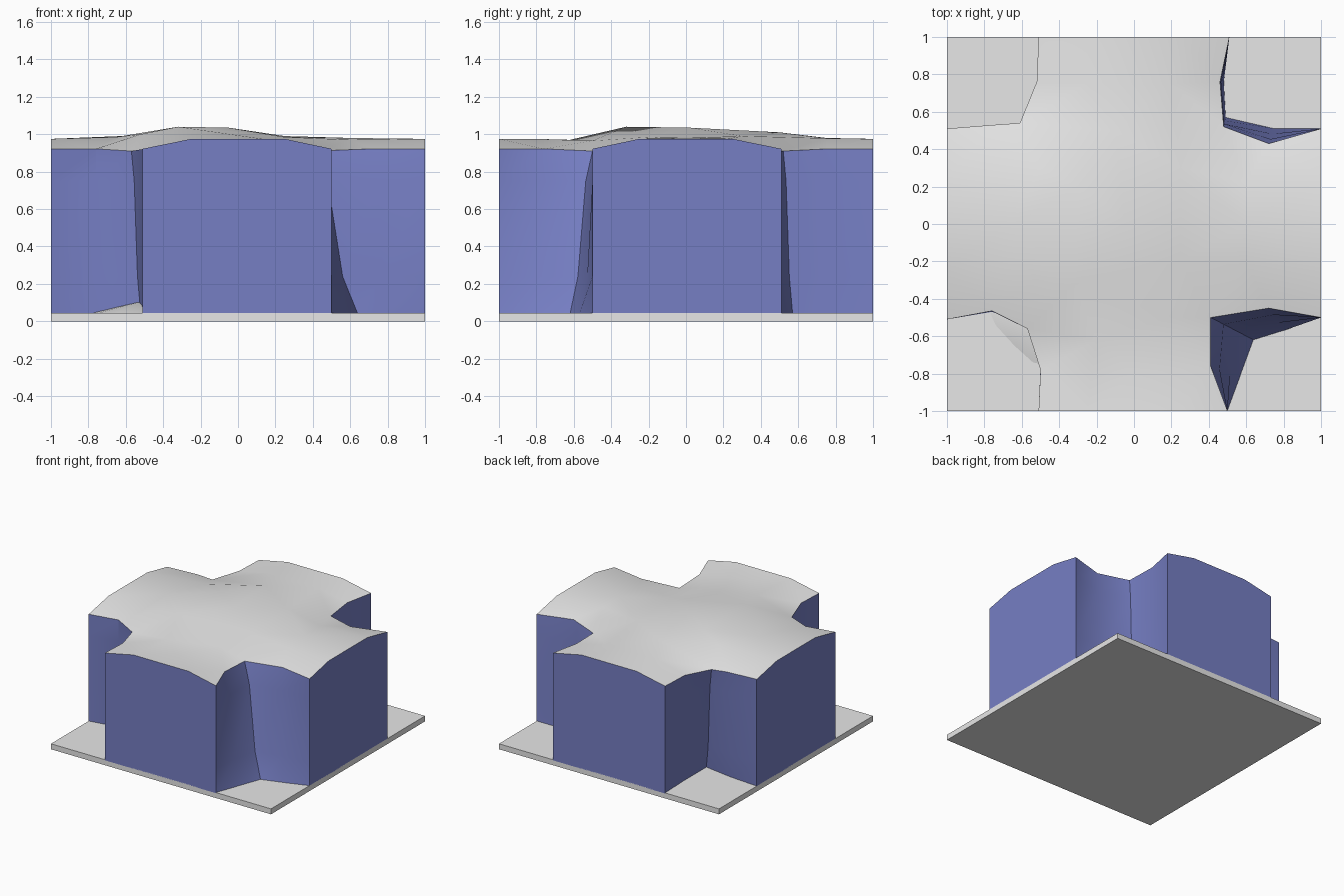
import bpy, bmesh
from mathutils import Vector
from mathutils.geometry import delaunay_2d_cdt

if "Cube" in bpy.data.objects:
    bpy.data.objects.remove(bpy.data.objects["Cube"])


def material(name, rgb):
    m = bpy.data.materials.new(name)
    m.diffuse_color = (*rgb, 1)
    m.use_nodes = True
    m.node_tree.nodes["Principled BSDF"].inputs["Base Color"].default_value = m.diffuse_color
    return m


grey = material("pale grey ground", (0.8, 0.8, 0.8))
blue = material("slate blue cliff", (0.18, 0.21, 0.55))


def mesh_object(name, verts, faces, mat, angle=None):
    me = bpy.data.meshes.new(name)
    me.from_pydata(verts, [], faces)
    me.materials.append(mat)
    bm = bmesh.new()
    bm.from_mesh(me)
    if angle:
        for f in bm.faces:
            f.smooth = True
        for e in bm.edges:
            if len(e.link_faces) == 2 and e.calc_face_angle(0) > angle:
                e.smooth = False
    bm.to_mesh(me)
    bm.free()
    ob = bpy.data.objects.new(name, me)
    bpy.context.collection.objects.link(ob)
    return ob


BASE = 0.045

# Base slab
bpy.ops.mesh.primitive_cube_add(size=1, location=(0, 0, BASE / 2))
slab = bpy.context.object
slab.name = "base_slab"
slab.scale = (2, 2, BASE)
slab.data.materials.append(grey)

# Corner notches, counter-clockwise: (top x, top y, bottom x, bottom y)
south_east = [(.5, -1, .5, -1), (.41, -.76, .57, -.81), (.41, -.5, .64, -.62),
              (.72, -.45, .8, -.57), (1, -.5, 1, -.5)]
north_east = [(1, .51, 1, .51), (.72, .43, .75, .51), (.48, .52, .49, .57),
              (.46, .76, .48, .76), (.51, 1, .51, 1)]
north_west = [(-.51, 1, -.51, 1), (-.52, .76, -.5, .74), (-.61, .54, -.5, .45),
              (-.75, .53, -.75, .49), (-1, .51, -1, .51)]
south_west = [(-1, -.51, -1, -.51), (-.76, -.465, -.76, -.47), (-.57, -.56, -.52, -.53),
              (-.5, -.78, -.5, -.77), (-.51, -1, -.51, -1)]
# Raised middles of the four flat arm ends
ends = [[(1, -.25), (1, .25)], [(.25, 1), (-.25, 1)],
        [(-1, .25), (-1, -.25)], [(-.25, -1), (.25, -1)]]

outline = []   # top x, top y, bottom x, bottom y, top z
for notch, end in zip([south_east, north_east, north_west, south_west], ends):
    outline += [(*p, .91 if i == 2 else .922) for i, p in enumerate(notch)]
    outline += [(x, y, x, y, .975) for x, y in end]
n = len(outline)

# Cliff walls: rings lofted from the foot to the rim
rings = [(BASE - .005, 0), (.24, .35), (.75, .7), (None, 1)]
verts = []
for z, t in rings:
    for tx, ty, bx, by, tz in outline:
        verts.append((bx + (tx - bx) * t, by + (ty - by) * t, tz if z is None else z))
faces = []
for r in range(len(rings) - 1):
    for i in range(n):
        j = (i + 1) % n
        faces.append((r * n + i, r * n + j, (r + 1) * n + j, (r + 1) * n + i))
mesh_object("cliff_walls", verts, faces, blue, 0.6)

# Plateau: triangulated inside the rim with a few gentle hills
hills = [(-.32, -.32, 1.04), (-.05, .02, 1.035), (-.1, .5, 1.01), (-.3, .2, 1.025),
         (.25, .3, .99), (.25, -.2, .985), (.2, -.5, .965), (-.2, -.62, .97),
         (0, -.8, .975), (.6, 0, .98), (.6, .22, .975), (.6, -.22, .97),
         (-.65, 0, .985), (-.5, .3, .995), (-.52, -.3, 1.0), (.2, .75, .978),
         (-.25, .75, .98)]
pts = [Vector((p[0], p[1])) for p in outline] + [Vector(h[:2]) for h in hills]
heights = [p[4] for p in outline] + [h[2] for h in hills]
rim = [(i, (i + 1) % n) for i in range(n)]
co, _, tris, src, _, _ = delaunay_2d_cdt(pts, rim, [list(range(n))], 1, 1e-5)
top = [(c.x, c.y, heights[s[0]]) for c, s in zip(co, src)]
mesh_object("plateau_top", top, [tuple(t) for t in tris], grey, 0.9)

# Small ground rise in the front left notch
mesh_object("ground_rise",
            [(-.5, -.5, .1), (-.78, -.45, BASE), (-.74, -.54, BASE),
             (-.64, -.65, BASE), (-.54, -.74, BASE), (-.45, -.76, BASE), (-.54, -.54, .1)],
            [(6, 1, 2), (6, 2, 3), (6, 3, 4), (6, 4, 5), (6, 0, 1), (6, 5, 0)], grey, 0.9)
